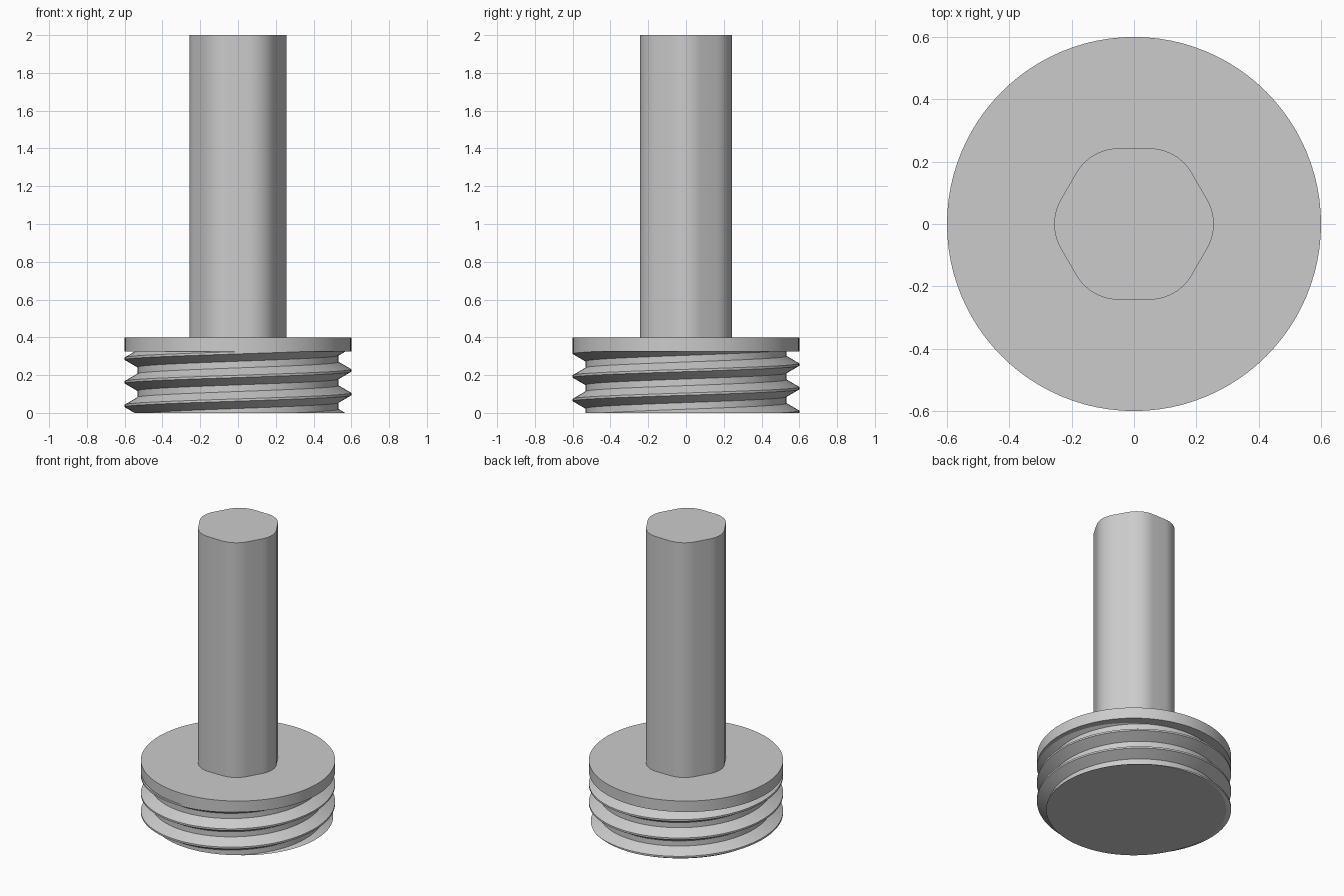
import bpy, bmesh
from math import radians, sin, cos, pi, tau

cube = bpy.data.objects.get("Cube")
if cube:
    bpy.data.objects.remove(cube)

steel = bpy.data.materials.new("grey")
steel.use_nodes = True
GREY = (0.6, 0.6, 0.6, 1)
steel.diffuse_color = GREY
steel.node_tree.nodes["Principled BSDF"].inputs["Base Color"].default_value = GREY


def finish(bm, name):
    bmesh.ops.recalc_face_normals(bm, faces=bm.faces)
    mesh = bpy.data.meshes.new(name)
    bm.to_mesh(mesh)
    bm.free()
    mesh.materials.append(steel)
    ob = bpy.data.objects.new(name, mesh)
    bpy.context.collection.objects.link(ob)
    bpy.ops.object.select_all(action='DESELECT')
    ob.select_set(True)
    bpy.context.view_layer.objects.active = ob
    bpy.ops.object.shade_smooth_by_angle(angle=radians(20))
    return ob


def prism(name, outline, z0, z1):
    bm = bmesh.new()
    base = bm.faces.new([bm.verts.new((x, y, z0)) for x, y in outline])
    top = bmesh.ops.extrude_face_region(bm, geom=[base])["geom"]
    bmesh.ops.translate(bm, vec=(0, 0, z1 - z0),
                        verts=[v for v in top if isinstance(v, bmesh.types.BMVert)])
    if not base.is_valid or len(bm.faces) < len(outline) + 2:
        bmesh.ops.holes_fill(bm, edges=bm.edges)
    return finish(bm, name)


# Rounded hexagonal shaft: an arc around each corner of a small hexagon
CORE, FILLET, ARC = 0.1, 0.156, 10
hexagon = []
for k in range(6):
    mid = k * pi / 3
    for j in range(ARC + 1):
        a = mid - pi / 6 + j / ARC * pi / 3
        hexagon.append((CORE * cos(mid) + FILLET * cos(a),
                        CORE * sin(mid) + FILLET * sin(a)))
prism("shaft", hexagon, 0.4, 2.0)

# Round collar
SEG = 96
R = 0.6
prism("collar", [(R * cos(tau * i / SEG), R * sin(tau * i / SEG)) for i in range(SEG)],
      0.325, 0.4)

# Right-handed screw thread: one pitch of the profile swept along a helix
PITCH, ROOT, TOP = 0.125, 0.533, 0.325
CREST_Z = 0.037          # crest height on the right-hand side (-x)
profile = [(ROOT, -0.0625), (ROOT, -0.045), (R, -0.006),
           (R, 0.006), (ROOT, 0.045), (ROOT, 0.0625)]
bm = bmesh.new()
previous = None
for i in range(-2 * SEG, 4 * SEG + 1):
    a = pi + tau * i / SEG
    lift = CREST_Z + PITCH * i / SEG
    row = [bm.verts.new((r * cos(a), r * sin(a), lift + z)) for r, z in profile]
    if previous:
        for k in range(len(row) - 1):
            bm.faces.new((previous[k], row[k], row[k + 1], previous[k + 1]))
    previous = row
bmesh.ops.remove_doubles(bm, verts=bm.verts, dist=0.0005)
# Trim flat at the bottom and under the collar, then close both ends
for z, side in ((0, -1), (TOP, 1)):
    bmesh.ops.bisect_plane(bm, geom=bm.verts[:] + bm.edges[:] + bm.faces[:], dist=1e-6,
                           plane_co=(0, 0, z), plane_no=(0, 0, side), clear_outer=True)
bmesh.ops.holes_fill(bm, edges=[e for e in bm.edges if e.is_boundary])
finish(bm, "thread")
